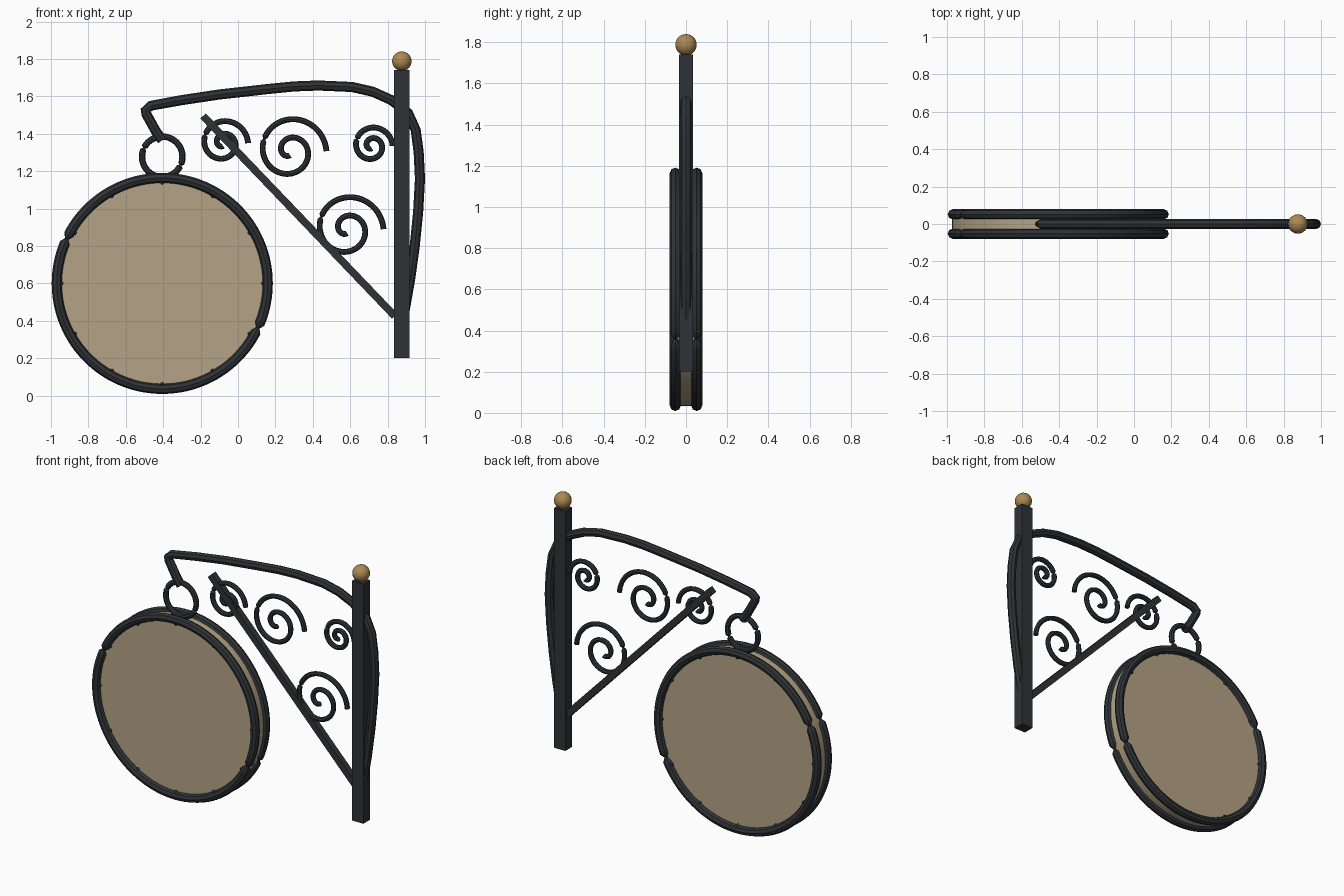
import bpy
from math import sin, cos, pi, radians, atan2, hypot

if "Cube" in bpy.data.objects:
    bpy.data.objects.remove(bpy.data.objects["Cube"])


def material(name, rgb):
    m = bpy.data.materials.new(name)
    m.diffuse_color = (*rgb, 1)
    m.use_nodes = True
    m.node_tree.nodes["Principled BSDF"].inputs["Base Color"].default_value = m.diffuse_color
    return m


IRON = material("dark_iron", (0.028, 0.033, 0.037))
TAN = material("tan_panel", (0.46, 0.37, 0.24))
WOOD = material("warm_wood", (0.42, 0.25, 0.09))


def finish(name, mat, smooth=True):
    o = bpy.context.object
    o.name = name
    o.data.materials.clear()
    o.data.materials.append(mat)
    if smooth:
        bpy.ops.object.shade_smooth_by_angle(angle=radians(35))
    return o


def tube(name, pts, radius, y=0.0, closed=False):
    """Round bar along (x, z, thickness factor) points in a front-facing plane."""
    cu = bpy.data.curves.new(name, 'CURVE')
    cu.dimensions = '3D'
    cu.bevel_depth = radius
    cu.bevel_resolution = 2
    cu.use_fill_caps = True
    sp = cu.splines.new('POLY')
    sp.points.add(len(pts) - 1)
    for p, (x, z, f) in zip(sp.points, pts):
        p.co = (x, y, z, 1)
        p.radius = f
    sp.use_cyclic_u = closed
    o = bpy.data.objects.new(name, cu)
    bpy.context.collection.objects.link(o)
    bpy.ops.object.select_all(action='DESELECT')
    o.select_set(True)
    bpy.context.view_layer.objects.active = o
    bpy.ops.object.convert(target='MESH')
    return finish(name, IRON)


def pinch(deg):
    # wrought rings narrow where two arcs meet
    return 0.35 if abs(deg % 180 - 155) < 0.1 else 1.0


def ring(name, cx, cz, r, radius, y=0.0, step=2.5):
    pts = []
    for i in range(int(360 / step)):
        d = i * step
        a = radians(d)
        pts.append((cx + r * cos(a), cz + r * sin(a), pinch(d)))
    tube(name, pts, radius, y, True)


def scroll(name, cx, cz, r):
    # spiral winding inwards for one and three quarter turns
    pts = []
    for d in range(0, 631, 5):
        a = radians(d)
        q = r * (1 - 0.89 * d / 630)
        pts.append((cx + q * cos(a), cz + q * sin(a), pinch(d) if d < 180 else 1))
    tube(name, pts, 0.0155)


def box(name, loc, size, rot_y=0.0):
    bpy.ops.mesh.primitive_cube_add(size=1, location=loc, rotation=(0, rot_y, 0))
    bpy.context.object.scale = size
    finish(name, IRON, False)


# post and ball finial
box("post", (0.875, 0, 0.97), (0.082, 0.07, 1.54))
bpy.ops.mesh.primitive_uv_sphere_add(segments=24, ring_count=16, radius=0.052,
                                     location=(0.876, 0, 1.788))
finish("post_finial", WOOD)

# sweeping arm with hook, running behind the post
arm = [(-0.405, 1.365), (-0.44, 1.415), (-0.49, 1.505), (-0.495, 1.525), (-0.465, 1.55),
       (-0.3, 1.58), (-0.1, 1.61), (0.15, 1.638), (0.3, 1.653), (0.43, 1.658),
       (0.61, 1.65), (0.72, 1.625), (0.82, 1.58), (0.91, 1.51), (0.95, 1.42),
       (0.966, 1.3), (0.973, 1.16), (0.963, 0.98), (0.945, 0.8), (0.92, 0.62),
       (0.89, 0.45)]
tube("sweeping_arm", [(x, z, 1) for x, z in arm], 0.027)

# diagonal brace
x0, z0, x1, z1 = -0.187, 1.495, 0.838, 0.425
box("diagonal_brace", ((x0 + x1) / 2, 0, (z0 + z1) / 2),
    (hypot(x1 - x0, z1 - z0), 0.04, 0.04), atan2(z0 - z1, x1 - x0))

# decorative scrolls
for i, (x, z, r) in enumerate([(-0.08, 1.35, 0.134), (0.278, 1.307, 0.195),
                               (0.715, 1.335, 0.112), (0.583, 0.89, 0.195)]):
    scroll(f"scroll_{i + 1}", x, z, r)

# hanging ring
ring("hanging_ring", -0.405, 1.277, 0.108, 0.017, step=5)

# round sign panel
CX, CZ = -0.405, 0.6
bpy.ops.mesh.primitive_cylinder_add(vertices=64, radius=0.567, depth=0.1,
                                    location=(CX, 0, CZ), rotation=(pi / 2, 0, 0))
finish("round_panel", TAN)

# rims and rivets on both faces
for side, s in (("front", -1), ("back", 1)):
    ring(f"{side}_rim", CX, CZ, 0.564, 0.027, s * 0.052)
    for k in range(12):
        a = k * pi / 6
        bpy.ops.mesh.primitive_uv_sphere_add(
            segments=8, ring_count=6, radius=0.011,
            location=(CX + 0.54 * cos(a), s * 0.052, CZ + 0.54 * sin(a)))
        finish(f"{side}_rivet_{k + 1}", IRON)
